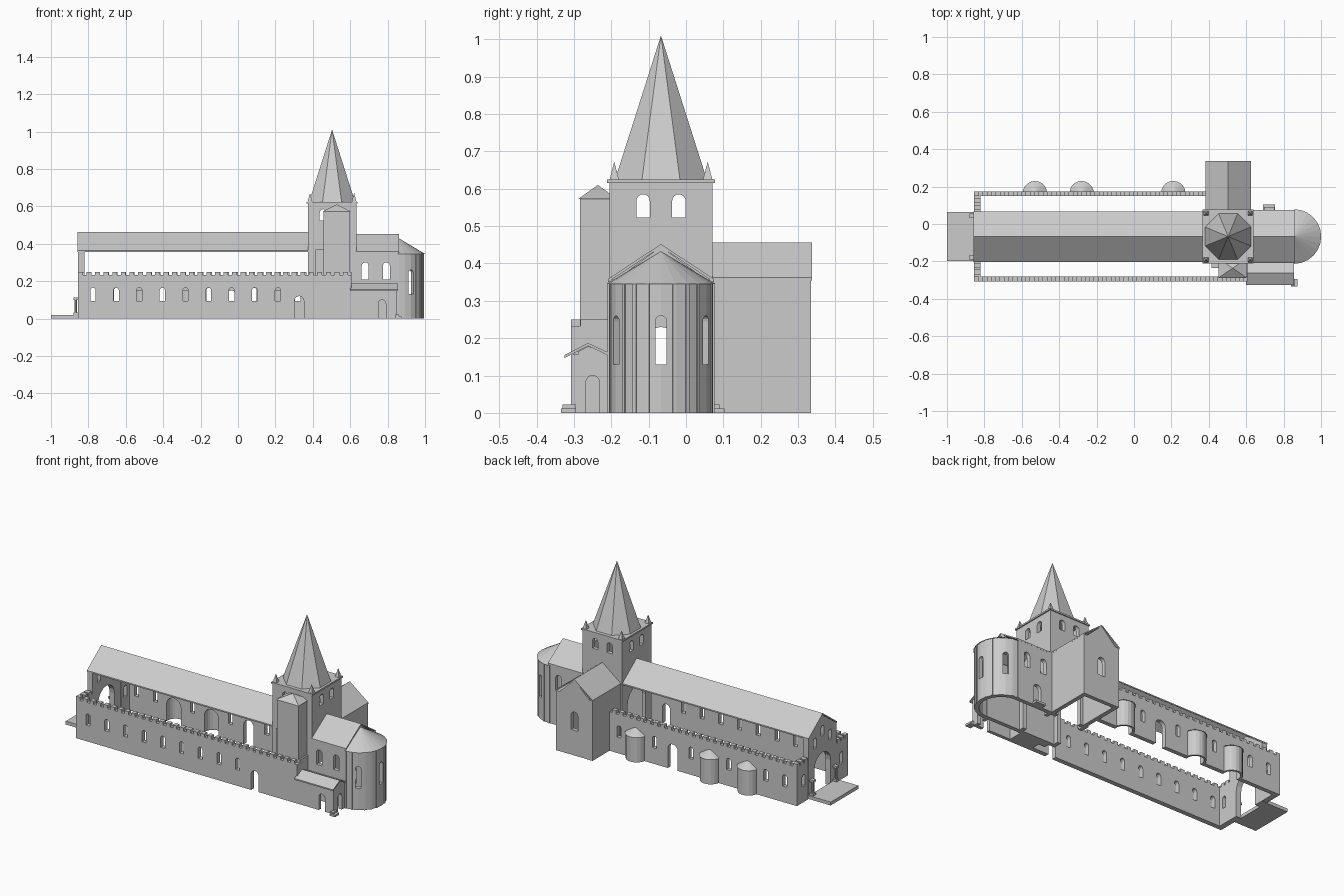
import bpy, bmesh
from math import sin, cos, pi, radians
from mathutils import Matrix

if "Cube" in bpy.data.objects:
    bpy.data.objects.remove(bpy.data.objects["Cube"])

CY = -0.067          # long axis of nave, tower and apse
TX = 0.503           # tower centre


def add_prism(bm, pts, axis, a, b):
    def co(p, t):
        return {'x': (t, p[0], p[1]), 'y': (p[0], t, p[1]), 'z': (p[0], p[1], t)}[axis]
    lo = [bm.verts.new(co(p, a)) for p in pts]
    hi = [bm.verts.new(co(p, b)) for p in pts]
    n = len(pts)
    new = [bm.faces.new(lo), bm.faces.new(hi)]
    for i in range(n):
        new.append(bm.faces.new((lo[i], lo[(i + 1) % n], hi[(i + 1) % n], hi[i])))
    bmesh.ops.recalc_face_normals(bm, faces=new)
    return lo + hi


def add_box(bm, x0, x1, y0, y1, z0, z1):
    add_prism(bm, [(x0, y0), (x1, y0), (x1, y1), (x0, y1)], 'z', z0, z1)


def finish(name, bm):
    me = bpy.data.meshes.new(name)
    bm.to_mesh(me)
    bm.free()
    ob = bpy.data.objects.new(name, me)
    bpy.context.collection.objects.link(ob)
    return ob


def prism(name, pts, axis, a, b, arches=()):
    bm = bmesh.new()
    add_prism(bm, pts, axis, a, b)
    return cut(finish(name, bm), arches)


def boxes(name, dims, arches=()):
    bm = bmesh.new()
    for d in dims:
        add_box(bm, *d)
    return cut(finish(name, bm), arches)


# round-headed openings: (x, y, facing angle, width, z0, z1)
def cut(ob, arches):
    if not arches:
        return ob
    bm = bmesh.new()
    for x, y, ang, w, z0, z1 in arches:
        r = w / 2
        pts = [(-r, z0), (r, z0)] + [(r * cos(pi * i / 8), z1 - r + r * sin(pi * i / 8)) for i in range(9)]
        vs = add_prism(bm, pts, 'x', -0.04, 0.04)
        m = Matrix.Translation((x, y, 0)) @ Matrix.Rotation(radians(ang), 4, 'Z')
        bmesh.ops.transform(bm, matrix=m, verts=vs)
    cutter = finish("opening_cutter", bm)
    cutter.hide_render = True
    mod = ob.modifiers.new("openings", 'BOOLEAN')
    mod.operation, mod.object, mod.solver = 'DIFFERENCE', cutter, 'EXACT'
    dg = bpy.context.evaluated_depsgraph_get()
    me = bpy.data.meshes.new_from_object(ob.evaluated_get(dg))
    ob.modifiers.clear()
    ob.data = me
    bpy.data.objects.remove(cutter)
    return ob


def cone(name, x, y, z0, z1, r, n, r2=0, start=0.0, span=2 * pi):
    bm = bmesh.new()
    full = span > 6
    k = n if full else n + 1
    angs = [start + span * i / n for i in range(k)]
    base = [bm.verts.new((x + r * cos(a), y + r * sin(a), z0)) for a in angs]
    if r2:
        top = [bm.verts.new((x + r2 * cos(a), y + r2 * sin(a), z1)) for a in angs]
        bm.faces.new(top)
    else:
        top = [bm.verts.new((x, y, z1))] * k
    bm.faces.new(base)
    for i in range(k):
        j = (i + 1) % k
        bm.faces.new((base[i], base[j], top[j], top[i]) if r2 else (base[i], base[j], top[i]))
    bmesh.ops.recalc_face_normals(bm, faces=bm.faces)
    return finish(name, bm)


def gable_roof(name, c, half, eave, ridge, axis, a, b, t=0.008):
    prism(name, [(c - half, eave), (c, ridge), (c + half, eave), (c + half, eave - t),
                 (c, ridge - t), (c - half, eave - t)], axis, a, b)


def arc_ring(x, y, ro, ri, start, n):
    ang = [start + pi * i / n for i in range(n + 1)]
    return [(x + ro * cos(a), y + ro * sin(a)) for a in ang] + \
           [(x + ri * cos(a), y + ri * sin(a)) for a in reversed(ang)]


def merlons(name, axis, a, b, c0, c1):
    n = round((b - a) / 0.046)
    p = (b - a) / n
    dims = []
    for i in range(n):
        s = a + p * i
        e = s + 0.026
        dims.append((s, e, c0, c1, 0.23, 0.25) if axis == 'x' else (c0, c1, s, e, 0.23, 0.25))
    boxes(name, dims)


# enclosing aisle walls with windows, doors and battlements
south = [(-0.775 + 0.1235 * i, -0.292, 90, 0.028, 0.095, 0.165) for i in range(9)]
south.append((0.327, -0.292, 90, 0.05, -0.01, 0.12))
boxes("south_wall", [(-0.855, 0.607, -0.308, -0.28, 0, 0.232)], south)
niches = (-0.53, -0.28, 0.21)
north = [(x, 0.162, 90, 0.028, 0.095, 0.165) for x in (-0.775, -0.65, -0.405, -0.155, 0.085, 0.32)]
north += [(x, 0.162, 90, 0.095, -0.01, 0.15) for x in niches]
north.append((-0.035, 0.162, 90, 0.065, -0.01, 0.15))
boxes("north_wall", [(-0.855, 0.387, 0.15, 0.175, 0, 0.232)], north)
boxes("east_return_wall", [(0.58, 0.607, -0.282, -0.2, 0, 0.25)])
boxes("west_side_walls", [(-0.855, -0.822, -0.282, -0.2, 0, 0.232), (-0.855, -0.822, 0.068, 0.152, 0, 0.232)],
      [(-0.84, y, 0, 0.025, 0.095, 0.165) for y in (-0.245, 0.112)])
merlons("south_battlements", 'x', -0.855, 0.607, -0.308, -0.28)
merlons("north_battlements", 'x', -0.855, 0.387, 0.15, 0.175)
merlons("west_battlements_south", 'y', -0.27, -0.2, -0.855, -0.822)
merlons("west_battlements_north", 'y', 0.075, 0.15, -0.855, -0.822)

# small side apses on the north wall
for x in niches:
    prism("side_apse", arc_ring(x, 0.165, 0.06, 0.048, 0, 10), 'z', 0, 0.15)
    cone("side_apse_roof", x, 0.165, 0.15, 0.19, 0.065, 10, start=0, span=pi)

# west gable, portal and porch
prism("west_gable", [(CY - 0.133, 0), (CY + 0.133, 0), (CY + 0.133, 0.355), (CY, 0.453), (CY - 0.133, 0.355)],
      'x', -0.855, -0.822,
      [(-0.84, CY, 0, 0.155, -0.01, 0.23), (-0.84, CY, 0, 0.026, 0.33, 0.39)] +
      [(-0.84, CY + s * 0.07, 0, 0.026, 0.28, 0.34) for s in (-1, 1)])
boxes("porch_platform", [(-1.0, -0.855, CY - 0.13, CY + 0.13, 0, 0.02)])
for s in (-1, 1):
    y = CY + s * 0.11
    cone("portal_column", -0.868, y, 0.02, 0.1, 0.007, 10, r2=0.007)
    boxes("portal_column_ends", [(-0.88, -0.855, y - 0.012, y + 0.012, 0.02, 0.032),
                                 (-0.88, -0.855, y - 0.012, y + 0.012, 0.1, 0.112)])
gable_roof("nave_roof", CY, 0.135, 0.363, 0.463, 'x', -0.857, 0.375)

# crossing tower: four walls, each with two belfry openings
H = 0.13
for s in (-1, 1):
    x = TX + s * (H - 0.012)
    boxes("tower_wall_" + ("east" if s > 0 else "west"),
          [(x - 0.012, x + 0.012, CY - 0.138, CY + 0.138, 0, 0.615)],
          [(x, CY + k * 0.048, 0, 0.036, 0.523, 0.585) for k in (-1, 1)] + [(x, CY, 0, 0.17, -0.01, 0.3)])
    y = CY + s * 0.126
    low = [(TX, y, 90, 0.15, -0.01, 0.28)] if s > 0 else []
    boxes("tower_wall_" + ("north" if s > 0 else "south"),
          [(TX - 0.107, TX + 0.107, y - 0.012, y + 0.012, 0, 0.615)],
          [(TX + k * 0.048, y, 90, 0.036, 0.523, 0.585) for k in (-1, 1)] + low)
boxes("tower_cornice", [(TX - 0.137, TX + 0.137, CY - 0.144, CY + 0.144, 0.615, 0.624)])
cone("spire", TX, CY, 0.624, 1.01, 0.133, 8, start=pi / 8)
for sx in (-1, 1):
    for sy in (-1, 1):
        x, y = TX + sx * 0.118, CY + sy * 0.125
        cone("pinnacle", x, y, 0.624, 0.672, 0.018, 4, start=pi / 4)

# stair turret against the tower
boxes("stair_turret", [(0.457, 0.598, -0.284, -0.19, 0, 0.573), (0.415, 0.457, -0.235, -0.19, 0, 0.37)])
turret = cone("turret_roof", 0, 0, 0, 0.037, 1, 4, start=pi / 4)
turret.data.transform(Matrix.Translation((0.5275, -0.236, 0.573)) @ Matrix.Diagonal((0.106, 0.073, 1, 1)))

# north transept
A, B = TX - 0.12, TX + 0.12
boxes("transept_sides", [(A, A + 0.025, 0.06, 0.335, 0, 0.357), (B - 0.025, B, 0.06, 0.335, 0, 0.357)])
prism("transept_end", [(A + 0.025, 0), (B - 0.025, 0), (B - 0.025, 0.36), (TX, 0.45), (A + 0.025, 0.36)],
      'y', 0.31, 0.334, [(TX, 0.322, 90, 0.045, 0.15, 0.26)])
gable_roof("transept_roof", TX, 0.122, 0.362, 0.456, 'y', 0.065, 0.337)

# choir and main apse
wins = (0.68, 0.793)
boxes("choir_south_wall", [(0.63, 0.857, CY - 0.138, CY - 0.114, 0, 0.357)],
      [(x, CY - 0.126, 90, 0.038, 0.21, 0.3) for x in wins])
boxes("choir_north_wall", [(0.63, 0.857, CY + 0.114, CY + 0.138, 0, 0.357)],
      [(x, CY + 0.126, 90, 0.038, 0.21, 0.3) for x in wins] + [(0.723, CY + 0.126, 90, 0.05, 0.02, 0.13)])
prism("choir_east_gable", [(CY - 0.136, 0.345), (CY + 0.136, 0.345), (CY, 0.445)], 'x', 0.84, 0.856)
gable_roof("choir_roof", CY, 0.142, 0.358, 0.452, 'x', 0.632, 0.86)
boxes("choir_north_steps", [(0.69, 0.755, 0.07, 0.103, 0, 0.012), (0.695, 0.75, 0.07, 0.09, 0.012, 0.022)])
AX = 0.855
prism("apse_wall", arc_ring(AX, CY, 0.14, 0.116, -pi / 2, 12), 'z', 0, 0.347,
      [(AX + 0.128 * cos(radians(a)), CY + 0.128 * sin(radians(a)), a, 0.03, 0.13, 0.26) for a in (-60, 0, 60)])
for i in range(13):
    if i in (2, 6, 10):
        continue
    ob = boxes("apse_pilaster", [(0.13, 0.143, -0.005, 0.005, 0, 0.345)])
    ob.data.transform(Matrix.Translation((AX, CY, 0)) @ Matrix.Rotation(-pi / 2 + pi * i / 12, 4, 'Z'))
cone("apse_roof", AX, CY, 0.345, 0.432, 0.146, 12, start=-pi / 2, span=pi)

# south sacristy with doors and steps
boxes("sacristy_south_wall", [(0.605, 0.848, -0.308, -0.288, 0, 0.157)],
      [(0.77, -0.298, 90, 0.04, -0.01, 0.1)])
prism("sacristy_east_wall", [(-0.288, 0), (-0.2, 0), (-0.2, 0.155), (-0.262, 0.178), (-0.288, 0.165)],
      'x', 0.828, 0.848, [(0.838, -0.25, 0, 0.036, -0.01, 0.1)])
prism("sacristy_roof", [(-0.325, 0.155), (-0.262, 0.187), (-0.2, 0.158), (-0.2, 0.15), (-0.262, 0.179), (-0.325, 0.147)],
      'x', 0.6, 0.856)
boxes("sacristy_steps", [(0.84, 0.875, -0.335, -0.295, 0, 0.012), (0.84, 0.86, -0.33, -0.295, 0.012, 0.022)])
